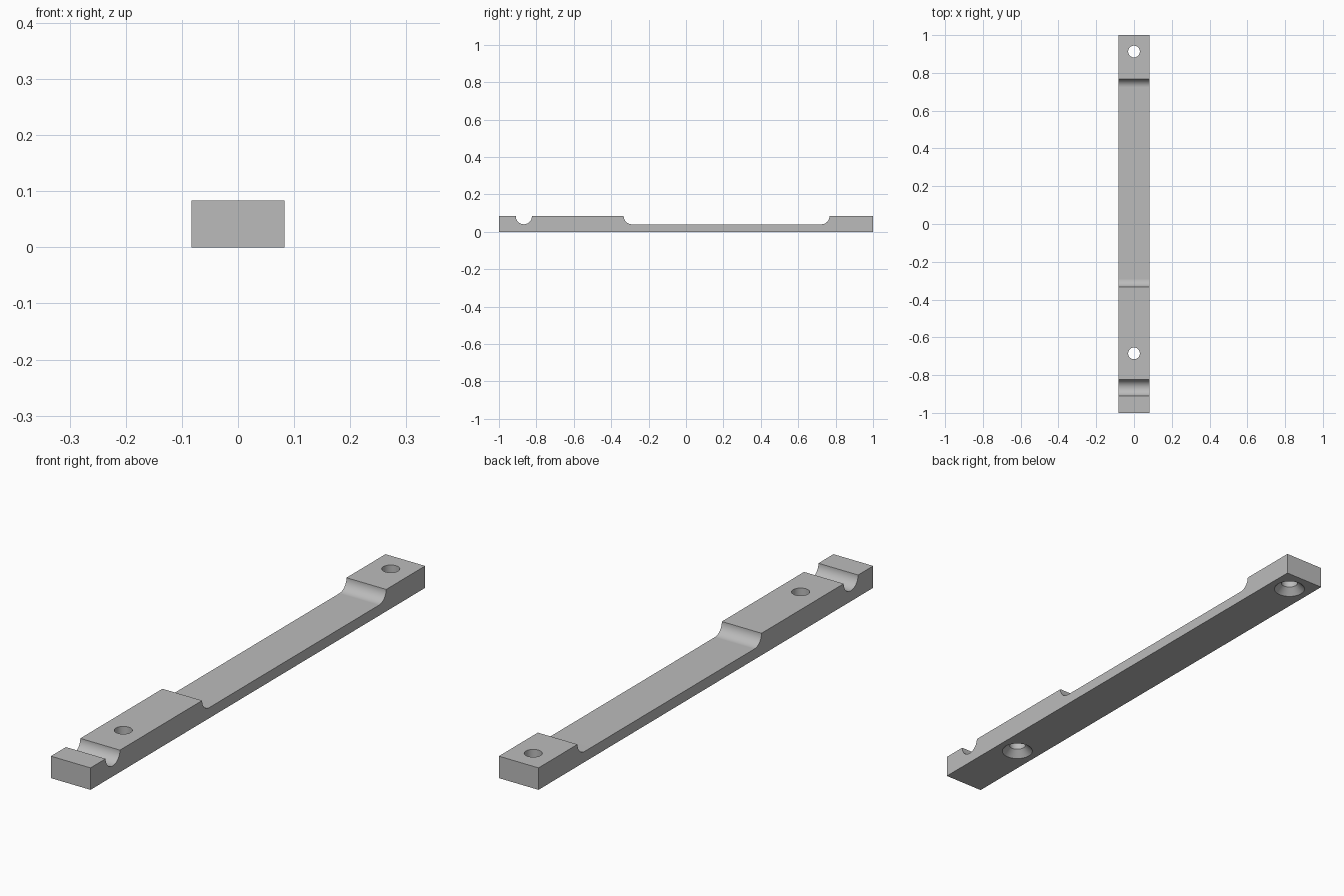
import bpy, bmesh
from math import cos, sin, pi, radians

cube = bpy.data.objects.get("Cube")
if cube:
    bpy.data.objects.remove(cube)

HALF_W, TOP, R = 0.083, 0.083, 0.043   # bar half width, height, groove radius
HOLE_R, SINK_R, SINK_D = 0.031, 0.057, 0.026
STEPS = 14

grey = bpy.data.materials.new("plain grey")
grey.use_nodes = True
colour = (0.5, 0.5, 0.5, 1)
grey.diffuse_color = colour
grey.node_tree.nodes["Principled BSDF"].inputs["Base Color"].default_value = colour


def make_object(name, bm):
    bmesh.ops.recalc_face_normals(bm, faces=bm.faces)
    mesh = bpy.data.meshes.new(name)
    bm.to_mesh(mesh)
    bm.free()
    mesh.materials.append(grey)
    obj = bpy.data.objects.new(name, mesh)
    bpy.context.collection.objects.link(obj)
    return obj


def recess(start, end):
    """Round-cornered dip in the top edge, as (y, z) points."""
    pts = []
    for centre, first in ((start + R, pi), (end - R, 1.5 * pi)):
        for i in range(STEPS + 1):
            a = first + i / STEPS * pi / 2
            pts.append((centre + R * cos(a), TOP + R * sin(a)))
    return pts


# Bar: side profile extruded across the width
profile = [(-1, 0), (-1, TOP)]
profile += recess(-0.867 - R, -0.867 + R)   # narrow half-round groove
profile += recess(-0.333, 0.767)            # long central recess
profile += [(1, TOP), (1, 0)]

bm = bmesh.new()
side = bm.faces.new([bm.verts.new((-HALF_W, y, z)) for y, z in profile])
ext = bmesh.ops.extrude_face_region(bm, geom=[side])
moved = [v for v in ext["geom"] if isinstance(v, bmesh.types.BMVert)]
bmesh.ops.translate(bm, verts=moved, vec=(2 * HALF_W, 0, 0))
bmesh.ops.remove_doubles(bm, verts=bm.verts, dist=1e-5)
bar = make_object("mounting_bar", bm)


# Countersunk screw holes, wide at the underside
def screw_cutter(y):
    slope = (SINK_R - HOLE_R) / SINK_D
    extra = 0.01
    rings = ((SINK_R + slope * extra, -extra), (HOLE_R, SINK_D), (HOLE_R, TOP + extra))
    bm = bmesh.new()
    n = 48
    loops = [[bm.verts.new((r * cos(2 * pi * i / n), y + r * sin(2 * pi * i / n), z))
              for i in range(n)] for r, z in rings]
    for low, high in zip(loops, loops[1:]):
        for i in range(n):
            j = (i + 1) % n
            bm.faces.new((low[i], low[j], high[j], high[i]))
    bm.faces.new(loops[0])
    bm.faces.new(loops[-1])
    cutter = make_object("screw_hole_cutter", bm)
    cutter.hide_render = True
    return cutter


bpy.context.view_layer.objects.active = bar
for y in (-0.685, 0.913):
    cutter = screw_cutter(y)
    mod = bar.modifiers.new("screw_hole", "BOOLEAN")
    mod.operation, mod.solver, mod.object = "DIFFERENCE", "EXACT", cutter
    bpy.ops.object.modifier_apply(modifier=mod.name)
    bpy.data.objects.remove(cutter)

# Smooth curved walls, crisp edges, flat faces kept flat
bpy.ops.object.select_all(action="DESELECT")
bar.select_set(True)
bpy.ops.object.shade_smooth_by_angle(angle=radians(30))
weighted = bar.modifiers.new("flat_faces", "WEIGHTED_NORMAL")
weighted.keep_sharp = True
